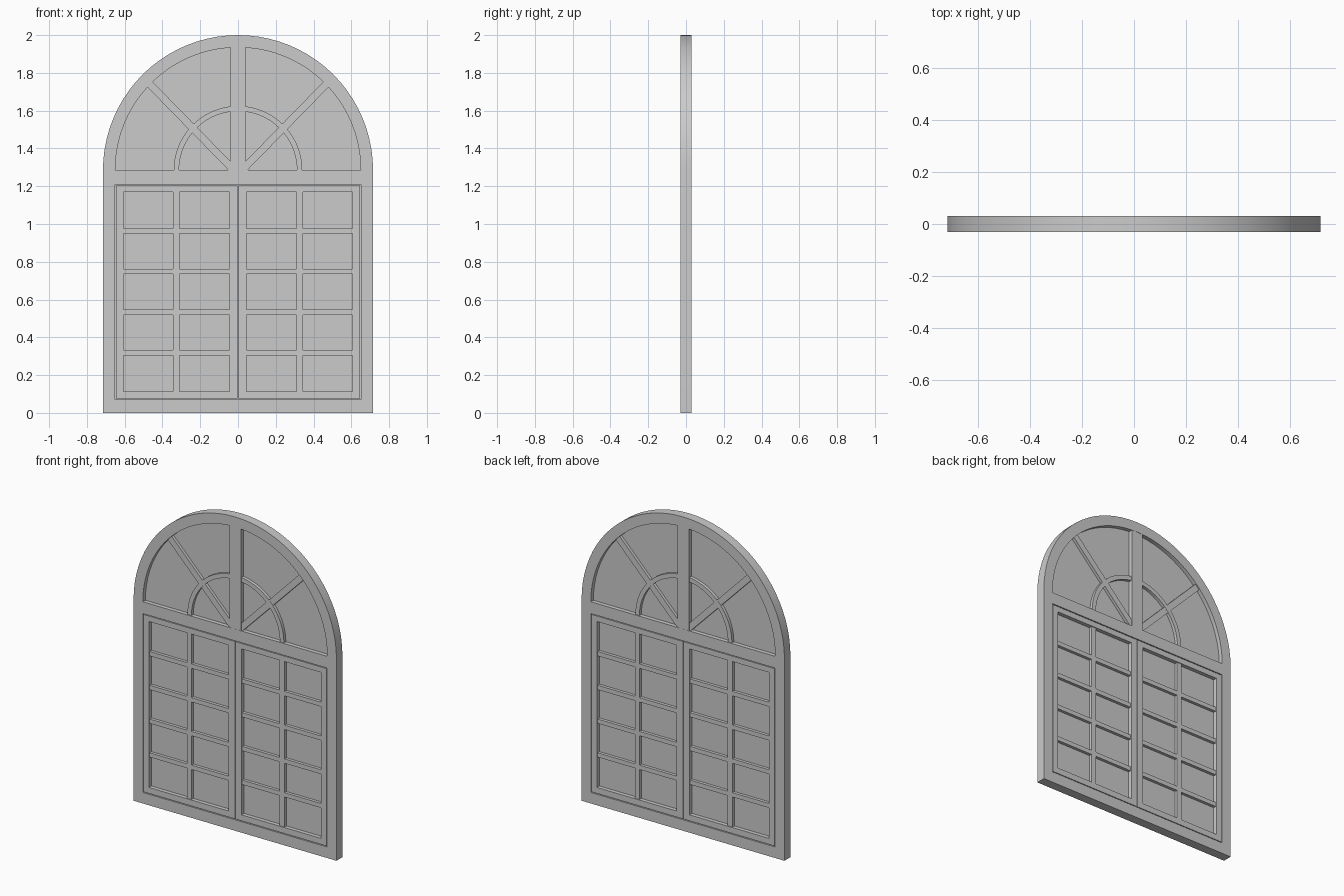
import bpy
from math import pi, sin, cos, radians

if "Cube" in bpy.data.objects:
    bpy.data.objects.remove(bpy.data.objects["Cube"], do_unlink=True)

grey = bpy.data.materials.new("plain grey")
grey.use_nodes = True
GREY = (0.6, 0.6, 0.6, 1)
grey.diffuse_color = GREY
grey.node_tree.nodes["Principled BSDF"].inputs["Base Color"].default_value = GREY

SPRING = 1.285      # height where the arch begins
OUTER, INNER = 0.715, 0.65


def plate(name, loops, half_depth):
    """Extruded x-z outline, centred on y = 0; inner loops become holes."""
    curve = bpy.data.curves.new(name, "CURVE")
    curve.dimensions = "2D"
    curve.fill_mode = "BOTH"
    curve.extrude = half_depth
    for loop in loops:
        spline = curve.splines.new("POLY")
        spline.points.add(len(loop) - 1)
        for point, (x, z) in zip(spline.points, loop):
            point.co = (x, z, 0, 1)
        spline.use_cyclic_u = True
    obj = bpy.data.objects.new(name, curve)
    bpy.context.collection.objects.link(obj)
    obj.rotation_euler.x = pi / 2
    bpy.ops.object.select_all(action="DESELECT")
    obj.select_set(True)
    bpy.context.view_layer.objects.active = obj
    bpy.ops.object.convert(target="MESH")
    obj = bpy.context.object
    bpy.ops.object.transform_apply(location=False, rotation=True, scale=False)
    bpy.ops.object.mode_set(mode="EDIT")
    bpy.ops.mesh.select_all(action="SELECT")
    bpy.ops.mesh.remove_doubles(threshold=0.0001)
    bpy.ops.mesh.normals_make_consistent(inside=False)
    bpy.ops.object.mode_set(mode="OBJECT")
    bpy.ops.object.shade_smooth_by_angle(angle=radians(30))
    obj.data.materials.clear()
    obj.data.materials.append(grey)
    return obj


def rect(x0, x1, z0, z1):
    return [(x0, z0), (x1, z0), (x1, z1), (x0, z1)]


def arc(radius, steps=40):
    return [(radius * cos(pi * i / steps), SPRING + radius * sin(pi * i / steps))
            for i in range(steps + 1)]


# Outer frame with an arched and a rectangular opening
plate("outer_frame",
      [[(-OUTER, 0), (OUTER, 0)] + arc(OUTER), arc(INNER),
       rect(-INNER, INNER, 0.07, 1.21)], 0.03)

# Glass in the arch
plate("arch_glass", [arc(INNER + 0.005)], 0.004)

# Arch glazing bars: centre post, half ring and two diagonals
plate("arch_post", [rect(-0.04, 0.04, SPRING - 0.005, SPRING + INNER + 0.003)], 0.029)
plate("arch_ring", [arc(0.34) + arc(0.312)[::-1]], 0.024)
for side, label in ((1, "left"), (-1, "right")):
    w = 0.014
    start, end = (0.02, 1.283), (0.465, 1.738)
    bar = [(start[0] + w, start[1] - w), (end[0] + w, end[1] - w),
           (end[0] - w, end[1] + w), (start[0] - w, start[1] + w)]
    plate(f"{label}_arch_diagonal", [[(side * x, z) for x, z in bar]], 0.023)

# Two casements, each with glass and a grid of glazing bars
for side, label in ((1, "left"), (-1, "right")):
    def part(name, x0, x1, z0, z1, depth, hole=None):
        loops = [rect(side * x0, side * x1, z0, z1)]
        if hole:
            loops.append(rect(side * hole[0], side * hole[1], *hole[2:]))
        return plate(f"{label}_{name}", loops, depth)

    part("casement_frame", 0.002, 0.645, 0.075, 1.205, 0.029,
         (0.045, 0.607, 0.113, 1.17))
    part("casement_glass", 0.04, 0.61, 0.11, 1.175, 0.004)
    part("upright_bar", 0.311, 0.344, 0.112, 1.171, 0.024)
    for i in range(4):
        z = 0.318 + 0.215 * i
        part(f"cross_bar_{i + 1}", 0.044, 0.608, z - 0.014, z + 0.014, 0.023)

# Thin backing that closes the gaps around the casements
plate("casement_seal", [rect(-0.652, 0.652, 0.068, 1.212),
                        rect(-0.62, -0.02, 0.1, 1.18),
                        rect(0.02, 0.62, 0.1, 1.18)], 0.01)
